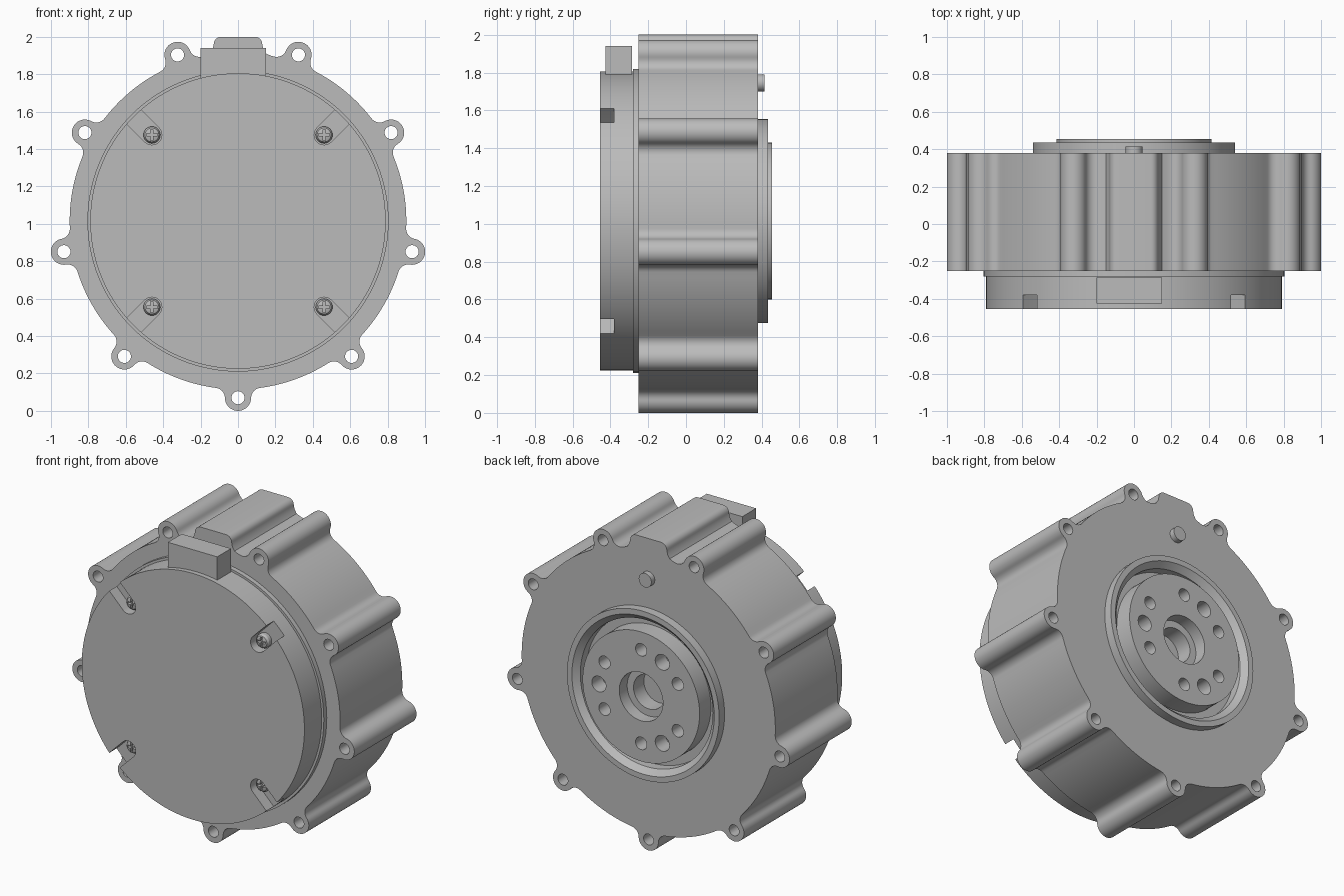
import bpy, bmesh
from math import sin, cos, acos, atan2, pi, radians
from mathutils import Matrix, Vector

cube = bpy.data.objects.get("Cube")
if cube:
    bpy.data.objects.remove(cube)

ZC = 1.015            # height of the main axis
BODY_R, EAR_R, EAR_AT, FILLET = 0.90, 0.07, 0.945, 0.055
EARS = [radians(-90 + 40 * k) for k in range(9)]

grey = bpy.data.materials.new("light grey")
grey.use_nodes = True
COLOUR = (0.5, 0.5, 0.5, 1)
grey.diffuse_color = COLOUR
grey.node_tree.nodes["Principled BSDF"].inputs["Base Color"].default_value = COLOUR


def finish(name, bm):
    bmesh.ops.remove_doubles(bm, verts=bm.verts, dist=1e-5)
    bmesh.ops.recalc_face_normals(bm, faces=bm.faces)
    mesh = bpy.data.meshes.new(name)
    bm.to_mesh(mesh)
    bm.free()
    mesh.materials.append(grey)
    obj = bpy.data.objects.new(name, mesh)
    bpy.context.collection.objects.link(obj)
    return obj


def prism(name, pts, y0, y1):
    """Extrude an x/z outline, relative to the main axis, from y0 to y1."""
    bm = bmesh.new()
    face = bm.faces.new([bm.verts.new((x, y0, z + ZC)) for x, z in pts])
    new = bmesh.ops.extrude_face_region(bm, geom=[face])["geom"]
    bmesh.ops.translate(bm, vec=(0, y1 - y0, 0),
                        verts=[v for v in new if isinstance(v, bmesh.types.BMVert)])
    return finish(name, bm)


def lathe(name, profile, x=0, z=0, steps=96):
    """Spin a (radius, y) profile around a line parallel to y."""
    bm = bmesh.new()
    verts = [bm.verts.new((x + r, y, z + ZC)) for r, y in profile]
    edges = [bm.edges.new(p) for p in zip(verts, verts[1:])]
    if profile[0][0] > 0:
        edges.append(bm.edges.new((verts[-1], verts[0])))
    bmesh.ops.spin(bm, geom=verts + edges, cent=(x, 0, z + ZC), axis=(0, 1, 0),
                   angle=2 * pi, steps=steps)
    return finish(name, bm)


def cylinder(name, r, y0, y1, x=0, z=0, steps=96):
    return lathe(name, [(0, y0), (r, y0), (r, y1), (0, y1)], x, z, steps)


def cut(target, cutter):
    cutter.hide_render = True
    mod = target.modifiers.new("cut", 'BOOLEAN')
    mod.operation, mod.solver, mod.object = 'DIFFERENCE', 'EXACT', cutter
    bpy.context.view_layer.objects.active = target
    bpy.ops.object.modifier_apply(modifier=mod.name)
    bpy.data.objects.remove(cutter)


def smooth(obj):
    bpy.ops.object.select_all(action='DESELECT')
    obj.select_set(True)
    bpy.context.view_layer.objects.active = obj
    bpy.ops.object.shade_smooth_by_angle(angle=radians(30))


def arc(cx, cz, r, a0, a1, n):
    return [(cx + r * cos(a0 + (a1 - a0) * i / n), cz + r * sin(a0 + (a1 - a0) * i / n))
            for i in range(n + 1)]


def turn(pts, a):
    return [(x * cos(a) - z * sin(a), x * sin(a) + z * cos(a)) for x, z in pts]


# Housing outline: round body, filleted bolt ears and a raised block on top
reach = BODY_R + FILLET
spread = acos((reach**2 + EAR_AT**2 - (EAR_R + FILLET)**2) / (2 * reach * EAR_AT))
fx, fz = reach * cos(spread), -reach * sin(spread)
phi = atan2(-fz, EAR_AT - fx)
half_ear = arc(fx, fz, FILLET, pi - spread, phi, 8) + arc(EAR_AT, 0, EAR_R, phi - pi, 0, 12)[1:]
ear = half_ear + [(x, -z) for x, z in reversed(half_ear[:-1])]
half_block = [(0.175, 0.884), (0.15, 0.895), (0.135, 0.92), (0.13, 0.945)] \
    + arc(0.09, 0.945, 0.04, 0, pi / 2, 6)[1:]
block = half_block + [(-x, z) for x, z in reversed(half_block)]

outline = []
for k, a in enumerate(EARS):
    outline += turn(ear, a)
    if k == 4:
        outline += block
    else:
        outline += arc(0, 0, BODY_R, a + spread, a + radians(40) - spread, 14)[1:-1]

housing = prism("housing", outline, -0.25, 0.38)
for a in EARS:
    cut(housing, cylinder("ear_hole", 0.035, -0.4, 0.5,
                          EAR_AT * cos(a), EAR_AT * sin(a), 32))
cut(housing, cylinder("hub_opening", 0.5, 0.25, 0.5))

# Rear bearing ring with a chamfered inner edge
bearing_ring = lathe("bearing_ring", [(0.54, 0.37), (0.54, 0.435), (0.505, 0.435),
                                      (0.47, 0.40), (0.47, 0.30), (0.50, 0.30), (0.50, 0.37)])

# Output hub with a stepped centre bore, and three groups of three bolt holes
output_hub = lathe("output_hub", [(0, 0.27), (0.11, 0.27), (0.11, 0.375), (0.155, 0.375),
                                  (0.155, 0.455), (0.415, 0.455), (0.415, 0.34),
                                  (0.50, 0.34), (0.50, 0.24), (0, 0.24)])
for k in range(12):
    if k % 4 != 2:
        a = radians(30 * k)
        cut(output_hub, cylinder("hub_hole", 0.05 if k % 4 == 0 else 0.04, 0.35, 0.5,
                                 0.3 * cos(a), 0.3 * sin(a), 32))

# Locating pin on the back
locating_pin = cylinder("locating_pin", 0.045, 0.36, 0.415, 0, 0.73, 32)

# Front cover on a thin step
cover_step = cylinder("cover_step", 0.805, -0.28, -0.24)
front_cover = cylinder("front_cover", 0.79, -0.455, -0.27, steps=128)

# Screw slots opening at the cover edge, each with a cross-head screw
parts = [housing, bearing_ring, output_hub, locating_pin, cover_step, front_cover]
for k in range(4):
    a = radians(45 + 90 * k)
    slot = arc(0.651, 0, 0.053, pi / 2, 1.5 * pi, 16) + [(0.9, -0.053), (0.9, 0.053)]
    cut(front_cover, prism("slot", turn(slot, a), -0.5, -0.38))
    sx, sz = 0.651 * cos(a), 0.651 * sin(a)
    screw = lathe("cover_screw", [(0, -0.37), (0.045, -0.37), (0.045, -0.405), (0.037, -0.418),
                                  (0.02, -0.424), (0, -0.425)], sx, sz, 32)
    for w, h in ((0.03, 0.007), (0.007, 0.03)):
        bar = [(sx + w, sz + h), (sx - w, sz + h), (sx - w, sz - h), (sx + w, sz - h)]
        cut(screw, prism("cross", bar, -0.5, -0.402))
    parts.append(screw)

# Connector box on top of the cover
connector = prism("connector", [(-0.20, 0.72), (0.15, 0.72), (0.15, 0.925), (-0.20, 0.925)],
                  -0.425, -0.285)
parts.append(connector)

for part in parts:
    smooth(part)
